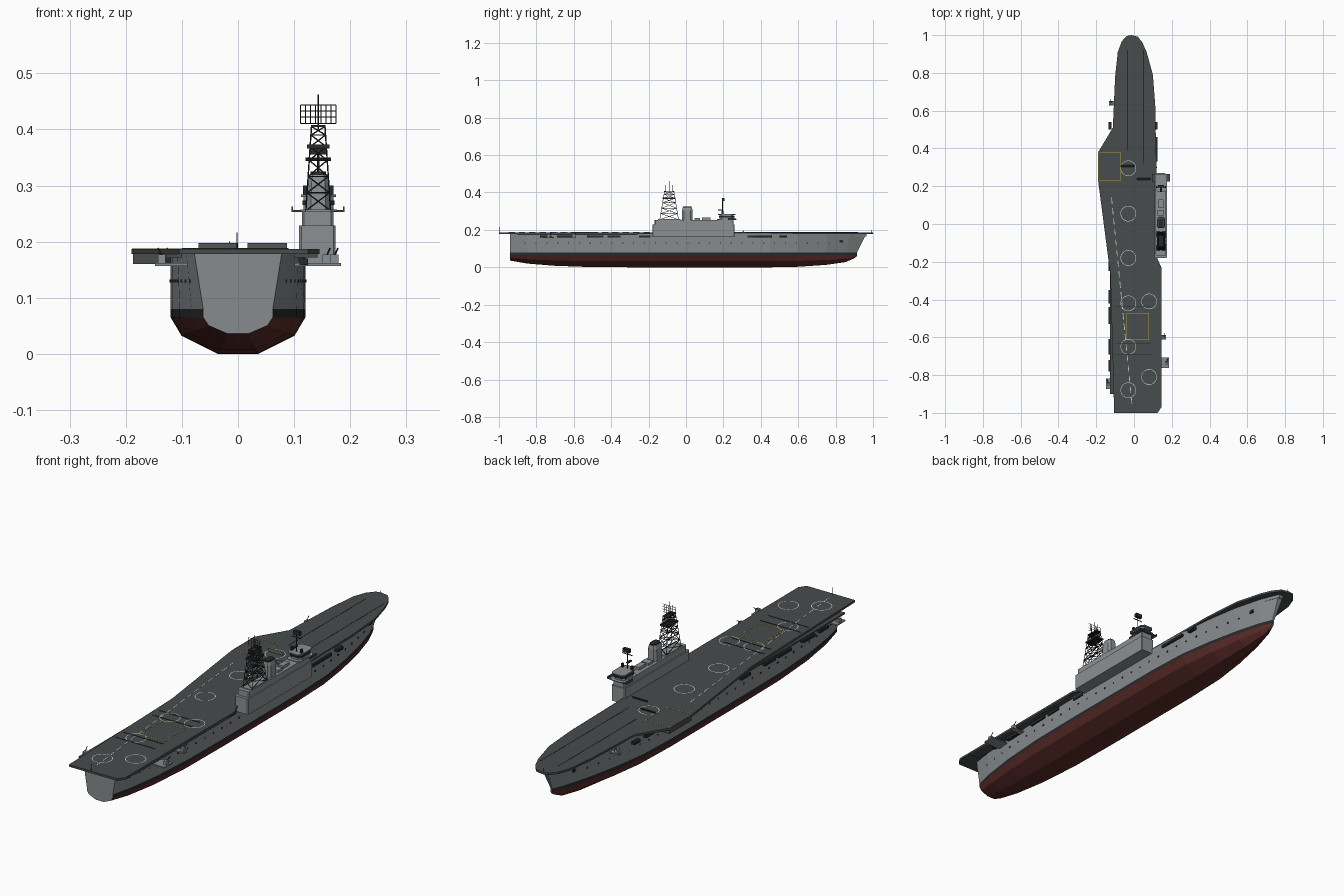
import bpy, bmesh, math
from mathutils import Vector, Matrix

if "Cube" in bpy.data.objects:
    bpy.data.objects.remove(bpy.data.objects["Cube"])


def mat(name, c):
    m = bpy.data.materials.new(name)
    m.diffuse_color = (*c, 1)
    m.use_nodes = True
    m.node_tree.nodes["Principled BSDF"].inputs["Base Color"].default_value = m.diffuse_color
    return m


GREY = mat("hull_grey", (0.24, 0.26, 0.27))
LIGHT = mat("island_grey", (0.26, 0.28, 0.29))
DECK = mat("deck_dark", (0.065, 0.072, 0.073))
BLACK = mat("black", (0.02, 0.022, 0.024))
RED = mat("red", (0.105, 0.025, 0.022))
WHITE = mat("white", (0.7, 0.7, 0.68))
YELLOW = mat("yellow", (0.5, 0.33, 0.06))


def finish(name, bm, *mats):
    bmesh.ops.recalc_face_normals(bm, faces=bm.faces)
    me = bpy.data.meshes.new(name)
    bm.to_mesh(me)
    bm.free()
    for m in mats:
        me.materials.append(m)
    ob = bpy.data.objects.new(name, me)
    bpy.context.collection.objects.link(ob)
    return ob


def add_box(bm, x0, x1, y0, y1, z0, z1, rot=None):
    c = Vector(((x0 + x1) / 2, (y0 + y1) / 2, (z0 + z1) / 2))
    m = Matrix.Translation(c) @ (rot or Matrix()) @ Matrix.Diagonal((x1 - x0, y1 - y0, z1 - z0, 1))
    bmesh.ops.create_cube(bm, size=1, matrix=m)


def boxes(name, m, *bs):
    bm = bmesh.new()
    for b in bs:
        add_box(bm, *b)
    return finish(name, bm, m)


def struts(name, m, r, segs, n=5):
    bm = bmesh.new()
    for a, b in segs:
        a, b = Vector(a), Vector(b)
        d = b - a
        M = Matrix.Translation((a + b) / 2) @ d.to_track_quat('Z', 'Y').to_matrix().to_4x4()
        bmesh.ops.create_cone(bm, cap_ends=True, segments=n, radius1=r, radius2=r, depth=d.length, matrix=M)
    return finish(name, bm, m)


def loft(name, rings, mats, pick=lambda i: 0):
    bm = bmesh.new()
    vs = [[bm.verts.new(p) for p in r] for r in rings]
    n = len(vs[0])
    for a, b in zip(vs, vs[1:]):
        for i in range(n):
            j = (i + 1) % n
            bm.faces.new((a[i], a[j], b[j], b[i])).material_index = pick(i)
    bm.faces.new(vs[0])
    bm.faces.new(vs[-1])
    return finish(name, bm, *mats)


def prism(name, m, outline, z0, z1):
    return loft(name, [[(x, y, z) for x, y in outline] for z in (z0, z1)], [m])


# hull: y, half width at deck, half width at waterline, keel height, bow rake
stations = [(-.94, .078, .062, .036, 0), (-.85, .092, .083, .02, 0), (-.7, .108, .104, .008, 0),
            (-.5, .118, .117, .001, 0), (-.25, .12, .12, 0, 0), (.25, .12, .12, 0, 0), (.45, .116, .112, 0, 0),
            (.6, .104, .09, .003, 0), (.75, .08, .058, .013, 0), (.86, .048, .026, .028, .015),
            (.915, .012, .004, .046, .05)]


def hull_ring(y, wt, ww, k, rake):
    half = [(wt, y + rake, .18), (ww, y, .08), (ww, y, .065), (ww * .84, y - rake * .1, k + (.065 - k) * .5),
            (ww * .3, y - rake * .4, k)]
    return half + [(-x, yy, z) for x, yy, z in reversed(half)]


loft("hull", [hull_ring(*s) for s in stations], [GREY, BLACK, RED],
     lambda i: {0: 0, 1: 1, 7: 1, 8: 0, 9: 0}.get(i, 2))

# flight deck
deck = [(-.04, .995), (-.015, 1), (.02, .992), (.045, .96), (.067, .91), (.1, .79), (.113, .62), (.118, .3), (.118, -.17),
        (.145, -.23), (.145, -.97), (.125, -1), (-.105, -1), (-.125, -.27), (-.19, .23), (-.19, .38), (-.112, .51),
        (-.1, .78), (-.086, .91), (-.066, .965)]
prism("flight_deck", DECK, deck, .178, .187)
prism("bow_flare", GREY, [(.035, .9), (.01, .965), (-.01, .965), (-.035, .9)], .165, .178)
boxes("side_lift_support", DECK, (-.187, -.11, .23, .38, .16, .178))
boxes("gallery_ledges", DECK, (.1, .142, -.9, -.26, .172, .178), (-.128, -.1, -.9, -.1, .172, .178))

# gallery openings on both sides
slots = [(-.78, -.72), (-.69, -.61), (-.53, -.44), (-.42, -.35), (-.25, -.19), (.33, .46), (.5, .54)]
boxes("gallery_openings", BLACK, *[(s * .122 - .012, s * .122 + .003, a, b, .158, .17) for s in (-1, 1) for a, b in slots])


def hull_x(y, z):
    t = (z - .08) / .1
    for a, b in zip(stations, stations[1:]):
        if a[0] <= y <= b[0]:
            f = (y - a[0]) / (b[0] - a[0])
            w = [a[i] + (b[i] - a[i]) * f for i in (1, 2)]
            return w[1] + (w[0] - w[1]) * t


# portholes and anchors
ports = []
for i in range(29):
    y = -.86 + i * .058
    x = hull_x(y, .13)
    ports += [(s * x - .002, s * x + .002, y - .003, y + .003, .127, .133) for s in (-1, 1)]
boxes("portholes", BLACK, *ports)
ax = hull_x(.83, .14)
boxes("anchors", BLACK, *[(s * ax - .005, s * ax + .005, .82, .84, .133, .146) for s in (-1, 1)])

# deck markings: landing rings, dashed centreline, lift frames, catapults, wires
bm = bmesh.new()
for cx, cy in [(-.03, y) for y in (.295, .055, -.18, -.42, -.65, -.88)] + [(.08, -.41), (.08, -.81)]:
    ring = [[bm.verts.new((cx + r * math.cos(a), cy + r * math.sin(a), .1878))
             for a in [k * math.tau / 32 for k in range(32)]] for r in (.0385, .0415)]
    for k in range(32):
        j = (k + 1) % 32
        bm.faces.new((ring[0][k], ring[1][k], ring[1][j], ring[0][j]))
finish("landing_rings", bm, WHITE)
p, q = Vector((-.12, .15)), Vector((-.01, -.96))
R = Matrix.Rotation(math.atan2(q.x - p.x, p.y - q.y), 4, 'Z')
dashes = []
for k in range(20):
    c = p.lerp(q, (k + .5) / 20)
    dashes.append((c.x - .002, c.x + .002, c.y - .017, c.y + .017, .1865, .1878, R))
boxes("centreline_dashes", WHITE, *dashes)


def frame(name, x0, x1, y0, y1, t=.0025):
    boxes(name, YELLOW, (x0, x1, y0, y0 + t, .1865, .1878), (x0, x1, y1 - t, y1, .1865, .1878),
          (x0, x0 + t, y0, y1, .1865, .1878), (x1 - t, x1, y0, y1, .1865, .1878))


frame("side_lift_outline", -.189, -.07, .23, .38)
frame("aft_lift_outline", -.04, .08, -.615, -.47)
boxes("catapult_tracks", BLACK, (-.037, -.033, .39, .92, .1865, .1876), (.048, .052, .32, .92, .1865, .1876))
tilt = Matrix.Rotation(math.radians(-35), 4, 'X')
boxes("blast_deflectors", DECK, (-.07, 0, .305, .308, .186, .198, tilt), (.017, .087, .237, .24, .186, .198, tilt))
boxes("arresting_wires", BLACK, *[(-.1, .09, y, y + .002, .1865, .1885) for y in (-.69, -.635, -.44, -.39)])
struts("flagstaffs", BLACK, .001, [((-.002, -.995, .187), (-.002, -.995, .216)), ((-.015, .99, .187), (-.015, .99, .2))])

# island tiers
def tier(name, x0, x1, y0, y1, z0, z1, c=.012, m=LIGHT):
    prism(name, m, [(x0 + c, y0), (x1 - c, y0), (x1, y0 + c), (x1, y1 - c), (x1 - c, y1), (x0 + c, y1),
                    (x0, y1 - c), (x0, y0 + c)], z0, z1)


tier("island_base", .109, .174, -.18, .26, .162, .229, .004)
tier("island_upper", .114, .17, -.168, .255, .229, .254, .004)
tier("bridge", .117, .17, .18, .255, .254, .28)
tier("bridge_windows", .115, .172, .177, .259, .265, .273, m=BLACK)
tier("bridge_roof", .112, .175, .17, .265, .28, .284)
tier("bridge_floor", .111, .176, .165, .27, .254, .257)
boxes("bridge_wings", DECK, (.095, .19, .225, .265, .253, .2565), (.095, .098, .225, .265, .256, .263),
      (.187, .19, .225, .265, .256, .263))
boxes("upper_deckhouses", LIGHT, (.125, .16, .045, .075, .254, .264), (.13, .155, .085, .13, .254, .266),
      (.12, .166, -.15, -.03, .254, .257))

# funnel
fun = [(.6, -1), (1, -.6), (1, .6), (.6, 1), (-.6, 1), (-1, .6), (-1, -.6), (-.6, -1)]
loft("funnel", [[(.143 + x * a, .007 + y * b, z) for x, y in fun]
                for a, b, z in ((.022, .029, .254), (.02, .028, .305), (.016, .025, .32))], [LIGHT])
loft("funnel_cap", [[(.143 + x * .014, .007 + y * .022, z) for x, y in fun] for z in (.319, .325)], [BLACK])

# lattice radar mast
levels = [.255, .287, .316, .345, .369, .39, .405]


def corner(k, z):
    t = (z - .255) / .15
    sx, sy = [(1, 1), (-1, 1), (-1, -1), (1, -1)][k % 4]
    return (.143 + sx * (.022 - .01 * t), -.09 + sy * (.05 - .025 * t), z)


segs = []
for z0, z1 in zip(levels, levels[1:]):
    for k in range(4):
        segs += [(corner(k, z0), corner(k, z1)), (corner(k, z0), corner(k + 1, z1)),
                 (corner(k + 1, z0), corner(k, z1)), (corner(k, z1), corner(k + 1, z1))]
struts("lattice_mast", BLACK, .0013, segs)
boxes("mast_platforms", BLACK, (.123, .163, -.125, -.055, .366, .373), (.13, .156, -.118, -.062, .404, .408),
      (.12, .166, -.092, -.088, .347, .35))
grid = [((.111 + i * .064 / 7, -.09, .411), (.111 + i * .064 / 7, -.09, .444)) for i in range(8)]
grid += [((.111, -.09, .411 + i * .011), (.175, -.09, .411 + i * .011)) for i in range(4)]
struts("search_radar", BLACK, .0009, grid, 4)
struts("mast_poles", BLACK, .0011, [((.143, -.09, .4), (.143, -.09, .462)), ((.143, -.11, .405), (.143, -.11, .44)),
                                    ((.143, -.07, .405), (.143, -.07, .44))])

# forward mast above the bridge
struts("bridge_mast", BLACK, .002, [((.143, .195, .28), (.143, .195, .365)), ((.12, .195, .345), (.166, .195, .345))])
boxes("bridge_radar", BLACK, (.128, .158, .192, .206, .355, .371), (.138, .148, .17, .196, .305, .31),
      (.116, .124, .19, .2, .284, .3), (.162, .17, .19, .2, .284, .3))

# gun sponsons
for name, x0, x1, y, w in [("aft_starboard", .1, .184, -.735, .028), ("aft_port", -.148, -.09, -.845, .028),
                           ("mid_starboard", .1, .17, -.6, .012), ("bow_port", -.132, -.08, .64, .012)]:
    s = 1 if x1 > 0 else -1
    e = (x1 if s > 0 else x0) - s * .012
    boxes(name + "_sponson", GREY, (x0, x1, y - w, y + w, .157, .162))
    boxes(name + "_gun", LIGHT, (e - .007, e + .007, y - .009, y + .009, .162, .177))
    struts(name + "_barrel", BLACK, .0016, [((e, y, .175), (e + s * .006, y + .022, .188))])
